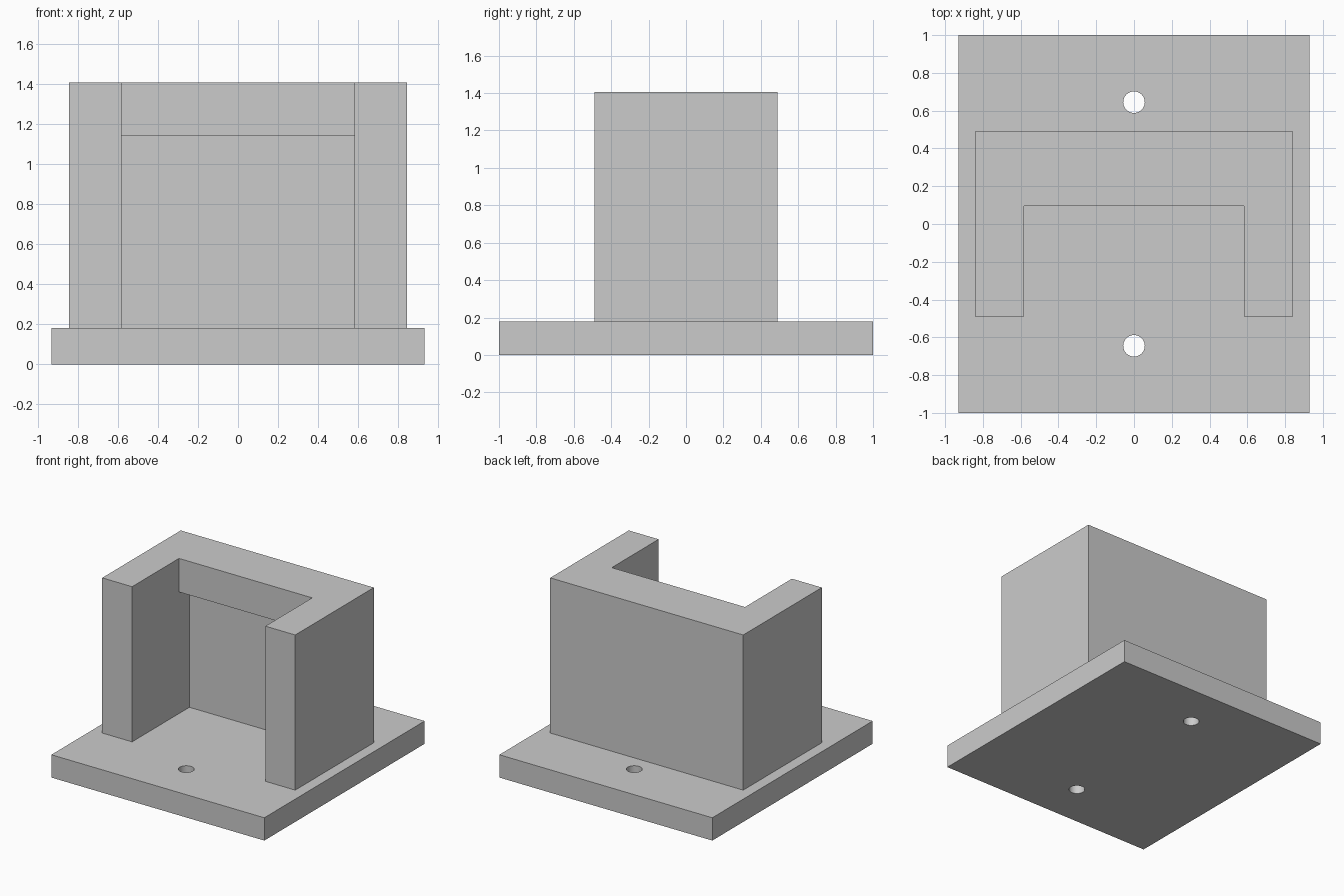
import bpy, bmesh
from mathutils import Vector

if "Cube" in bpy.data.objects:
    bpy.data.objects.remove(bpy.data.objects["Cube"])


def prism(name, points, direction):
    """Closed solid made by extruding a flat outline along a direction."""
    bm = bmesh.new()
    face = bm.faces.new([bm.verts.new(p) for p in points])
    out = bmesh.ops.extrude_face_region(bm, geom=[face])
    verts = [v for v in out["geom"] if isinstance(v, bmesh.types.BMVert)]
    bmesh.ops.translate(bm, verts=verts, vec=Vector(direction))
    bmesh.ops.recalc_face_normals(bm, faces=bm.faces)
    mesh = bpy.data.meshes.new(name)
    bm.to_mesh(mesh)
    bm.free()
    obj = bpy.data.objects.new(name, mesh)
    bpy.context.collection.objects.link(obj)
    return obj


def block(name, hx, hy, z0, z1):
    return prism(name, [(-hx, -hy, z0), (hx, -hy, z0), (hx, hy, z0), (-hx, hy, z0)],
                 (0, 0, z1 - z0))


def cut(obj, cutter):
    """Subtract the cutter, bake the result and remove the cutter."""
    cutter.hide_render = True
    mod = obj.modifiers.new("cut", 'BOOLEAN')
    mod.operation = 'DIFFERENCE'
    mod.solver = 'EXACT'
    mod.object = cutter
    bpy.ops.object.select_all(action='DESELECT')
    bpy.context.view_layer.objects.active = obj
    obj.select_set(True)
    bpy.ops.object.modifier_apply(modifier=mod.name)
    bpy.data.objects.remove(cutter)


BASE_TOP, TOP = 0.18, 1.405

# Base plate with two screw holes
base = block("base_plate", 0.93, 1.0, 0, BASE_TOP)
for y in (-0.645, 0.645):
    bpy.ops.mesh.primitive_cylinder_add(vertices=48, radius=0.057, depth=1, location=(0, y, 0))
    cut(base, bpy.context.object)
bpy.ops.object.shade_smooth_by_angle()

# Three-sided housing, hollowed by a stepped profile that leaves the thick top rail
housing = block("housing", 0.843, 0.49, BASE_TOP, TOP)
profile = [(-1, -0.5), (0.225, -0.5), (0.225, 1.14), (0.095, 1.14), (0.095, 2), (-1, 2)]
cut(housing, prism("cavity_cutter", [(-0.582, y, z) for y, z in profile], (1.164, 0, 0)))
